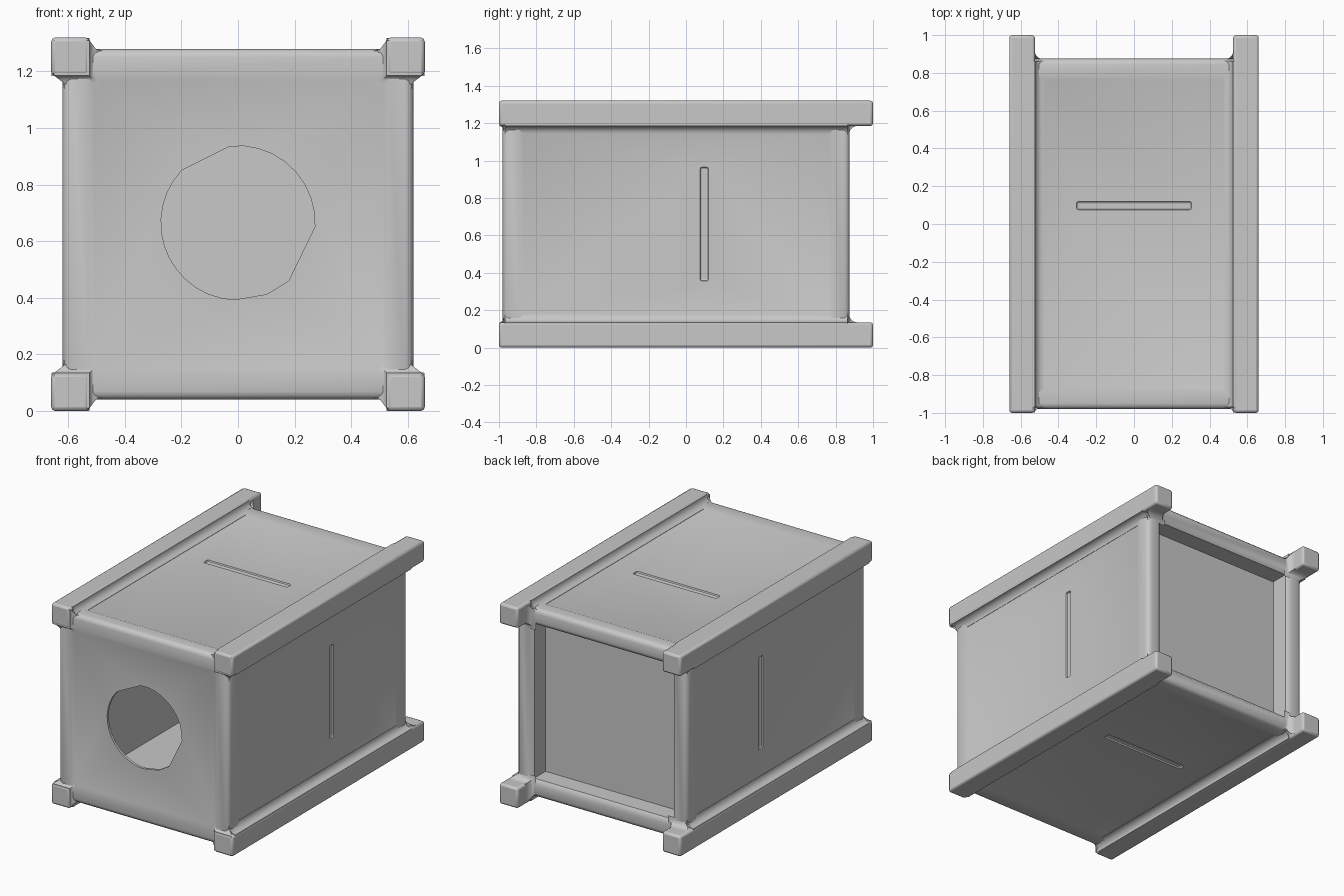
import bpy, bmesh, math
from mathutils import Vector

if "Cube" in bpy.data.objects:
    bpy.data.objects.remove(bpy.data.objects["Cube"])

MID = 0.66            # height of the long axis
BODY = 0.62           # half width of the housing
RAIL_IN, RAIL_OUT = 0.525, 0.66
FRONT, BACK = -0.98, 0.875

grey = bpy.data.materials.new("plain grey")
grey.use_nodes = True
colour = (0.58, 0.58, 0.58, 1)
grey.diffuse_color = colour
grey.node_tree.nodes["Principled BSDF"].inputs["Base Color"].default_value = colour


def finish(name, bm, bevel=0.0):
    """Turn a bmesh into a named grey object, optionally with rounded edges."""
    bmesh.ops.recalc_face_normals(bm, faces=bm.faces)
    mesh = bpy.data.meshes.new(name)
    bm.to_mesh(mesh)
    bm.free()
    obj = bpy.data.objects.new(name, mesh)
    bpy.context.collection.objects.link(obj)
    mesh.materials.append(grey)
    if bevel:
        mod = obj.modifiers.new("rounding", 'BEVEL')
        mod.width, mod.segments = bevel, 2
        mod.limit_method, mod.angle_limit = 'ANGLE', math.radians(50)
    return obj


def smooth(obj):
    bpy.ops.object.select_all(action='DESELECT')
    obj.select_set(True)
    bpy.context.view_layer.objects.active = obj
    bpy.ops.object.shade_smooth_by_angle(angle=math.radians(40))


def box_mesh(low, high):
    bm = bmesh.new()
    bmesh.ops.create_cube(bm, size=1)
    low, high = Vector(low), Vector(high)
    for v in bm.verts:
        v.co = (low + high) / 2 + v.co * (high - low)
    return bm


def loft(rings):
    """Skin a list of equal closed rings and cap both ends."""
    bm = bmesh.new()
    loops = [[bm.verts.new(p) for p in ring] for ring in rings]
    n = len(loops[0])
    for a, b in zip(loops, loops[1:]):
        for i in range(n):
            bm.faces.new((a[i], a[(i + 1) % n], b[(i + 1) % n], b[i]))
    bm.faces.new(loops[0])
    bm.faces.new(loops[-1])
    return bm


def cut(obj, cutter):
    cutter.hide_render = True
    cutter.hide_viewport = True
    cutter.display_type = 'WIRE'
    mod = obj.modifiers.new("cut", 'BOOLEAN')
    mod.operation, mod.solver, mod.object = 'DIFFERENCE', 'EXACT', cutter


# Housing: softly rounded frame, shallow panels, deep recess at the back
bm = box_mesh((-BODY, FRONT, MID - BODY), (BODY, BACK, MID + BODY))
bmesh.ops.bevel(bm, geom=bm.edges[:], offset=0.03, segments=3, profile=0.5, affect='EDGES')
bm.normal_update()
panels = sorted(bm.faces, key=lambda f: f.calc_area())[-6:]
for panel in panels:
    if panel.normal.y > 0.9:
        bmesh.ops.inset_region(bm, faces=[panel], thickness=0.07)
        bmesh.ops.inset_region(bm, faces=[panel], thickness=0.045, depth=-0.025)
        bmesh.ops.inset_region(bm, faces=[panel], thickness=0.002, depth=-0.115)
    else:
        bmesh.ops.inset_region(bm, faces=[panel], thickness=0.085)
        bmesh.ops.inset_region(bm, faces=[panel], thickness=0.03, depth=-0.008)
housing = finish("housing", bm)

# Hollow inside
cut(housing, finish("cavity_cutter", box_mesh((-0.52, -0.955, MID - 0.52), (0.52, 0.7, MID + 0.52))))

# Entrance hole, round with a few flat sides
angles = list(range(-3, 100, 11)) + list(range(137, 270, 10)) + [292, 311]
rings = [[(0.272 * math.cos(math.radians(a)), y, MID + 0.005 + 0.272 * math.sin(math.radians(a)))
          for a in angles] for y in (-1.1, -0.8)]
cut(housing, finish("entrance_cutter", loft(rings)))

# Narrow shallow slots in the four long walls
for sign, label in ((-1, "first"), (1, "second")):
    near, far = sorted((sign * (BODY - 0.02), sign * (BODY + 0.05)))
    cut(housing, finish(f"side_slot_cutter_{label}",
                        box_mesh((near, 0.075, MID - 0.305), (far, 0.12, MID + 0.305)), 0.011))
    cut(housing, finish(f"level_slot_cutter_{label}",
                        box_mesh((-0.305, 0.075, MID + near), (0.305, 0.12, MID + far)), 0.011))
smooth(housing)

# Four corner rails, each with fillets into the housing
ARC = [math.radians(a) for a in range(0, 91, 15)]
R = 0.045
for sx, side in ((-1, "right"), (1, "left")):
    for sz, level in ((-1, "lower"), (1, "upper")):
        tag = f"{level}_{side}"

        def place(u, y, w):
            return (sx * u, y, MID + sz * w)

        a, b = place(RAIL_IN, -1, RAIL_IN), place(RAIL_OUT, 1, RAIL_OUT)
        low = [min(p) for p in zip(a, b)]
        high = [max(p) for p in zip(a, b)]
        smooth(finish("rail_" + tag, box_mesh(low, high), 0.014))

        # Concave strips along the inner edges of the rail
        curve = [(RAIL_IN - R + R * math.sin(t), BODY - 0.006 + R * (1 - math.cos(t))) for t in ARC]
        profile = curve + [(RAIL_IN + 0.03, curve[-1][1]), (RAIL_IN + 0.03, BODY - 0.04),
                           (RAIL_IN - R, BODY - 0.04)]
        for swap, edge in ((False, "level"), (True, "side")):
            rings = [[place(w, y, u) if swap else place(u, y, w) for u, w in profile]
                     for y in (FRONT + 0.012, BACK - 0.012)]
            smooth(finish(f"fillet_{edge}_{tag}", loft(rings)))

        # Flared collars where the rail ends leave the frame
        for start, length, end in ((FRONT + 0.009, -0.027, "front"), (BACK - 0.003, R, "back")):
            rings = []
            for t in ARC:
                inner = RAIL_IN - R + R * math.sin(t)
                y = start + length * (1 - math.cos(t))
                outer = BODY - 0.03 + 0.06 * math.sin(t)
                rings.append([place(inner, y, inner), place(outer, y, inner),
                              place(outer, y, outer), place(inner, y, outer)])
            smooth(finish(f"collar_{end}_{tag}", loft(rings)))
